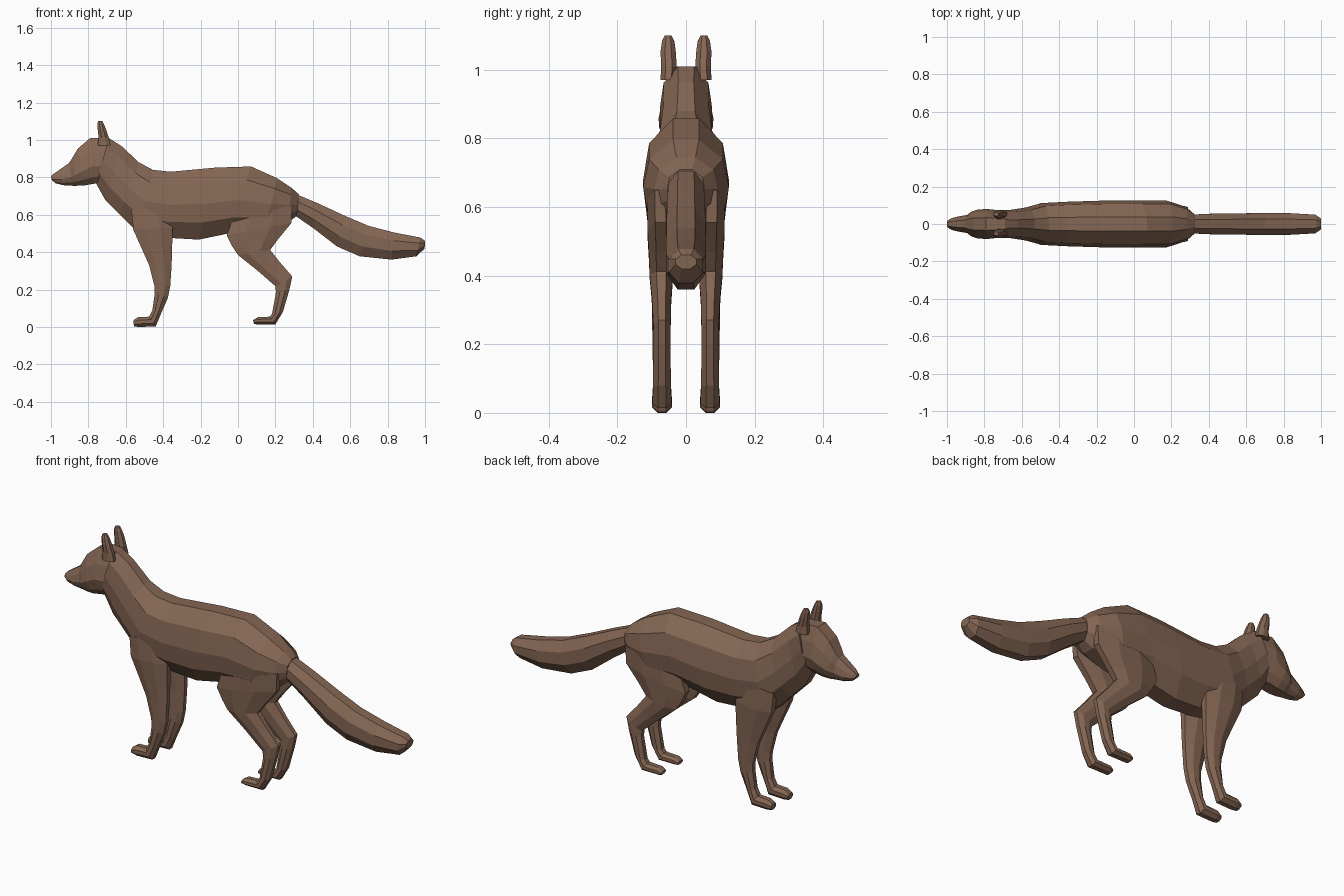
import bpy, bmesh

fur = bpy.data.materials.new("brown fur")
fur.diffuse_color = (0.235, 0.135, 0.088, 1)

# half sections: (fraction from first to second edge point, fraction of half width)
TORSO = [(0, .3), (.2, .86), (.5, 1), (.76, .9), (1, .35)]
HEAD = [(0, .42), (.3, .8), (.62, 1), (.85, .8), (1, .4)]
ROUND = [(0, .45), (.3, 1), (.68, 1), (1, .42)]


def loft(name, rings, half, mirror=False):
    """Skin rings given as (x1, z1, x2, z2, half width, y centre)."""
    bm = bmesh.new()
    section = half + [(t, -w) for t, w in reversed(half)]
    loops = []
    for x1, z1, x2, z2, w, yc in rings:
        loops.append([bm.verts.new((x1 + (x2 - x1) * t, yc + w * s, z1 + (z2 - z1) * t))
                      for t, s in section])
    n = len(section)
    for a, b in zip(loops, loops[1:]):
        for i in range(n):
            j = (i + 1) % n
            bm.faces.new((a[i], a[j], b[j], b[i]))
    bm.faces.new(loops[0])
    bm.faces.new(loops[-1])
    bmesh.ops.recalc_face_normals(bm, faces=bm.faces[:])
    me = bpy.data.meshes.new(name)
    bm.to_mesh(me)
    bm.free()
    me.materials.append(fur)
    ob = bpy.data.objects.new(name, me)
    bpy.context.collection.objects.link(ob)
    if mirror:
        ob.modifiers.new("mirror", "MIRROR").use_axis = (False, True, False)
    return ob


# neck and trunk: top edge, belly edge
loft("body", [
    (-.69, 1.01, -.76, .77, .076, 0),
    (-.62, .965, -.71, .68, .075, 0),
    (-.53, .88, -.63, .60, .088, 0),
    (-.455, .84, -.53, .50, .112, 0),
    (-.36, .83, -.35, .475, .119, 0),
    (-.12, .852, -.21, .467, .125, 0),
    (.07, .858, -.05, .50, .125, 0),
    (.21, .795, .14, .52, .125, 0),
    (.285, .745, .27, .56, .092, 0),
    (.325, .71, .315, .595, .055, 0)], TORSO)

# skull and muzzle
loft("head", [
    (-.69, 1.008, -.73, .77, .072, 0),
    (-.79, 1.01, -.775, .765, .08, 0),
    (-.855, .955, -.82, .757, .078, 0),
    (-.885, .905, -.86, .755, .066, 0),
    (-.905, .875, -.885, .755, .048, 0),
    (-.955, .84, -.935, .758, .040, 0),
    (-.985, .82, -.975, .768, .030, 0),
    (-1.0, .805, -.995, .785, .018, 0)], HEAD)

# ears
loft("ears", [
    (-.75, .97, -.68, .97, .022, .052),
    (-.745, 1.01, -.69, 1.01, .023, .05),
    (-.75, 1.055, -.705, 1.055, .022, .052),
    (-.752, 1.085, -.715, 1.08, .018, .052),
    (-.748, 1.10, -.725, 1.10, .010, .052)], ROUND, True)

# bushy tail
loft("tail", [
    (.30, .715, .305, .595, .05, 0),
    (.43, .66, .40, .53, .055, 0),
    (.57, .595, .53, .43, .057, 0),
    (.70, .54, .65, .378, .058, 0),
    (.835, .505, .82, .36, .058, 0),
    (.975, .478, .955, .378, .05, 0),
    (1.0, .46, .998, .42, .03, 0)], ROUND)

# front legs: front edge, back edge
loft("front_legs", [
    (-.57, .62, -.38, .68, .035, .072),
    (-.56, .52, -.35, .53, .038, .074),
    (-.515, .42, -.352, .42, .032, .073),
    (-.475, .33, -.355, .33, .027, .073),
    (-.447, .22, -.362, .22, .026, .072),
    (-.445, .18, -.375, .155, .026, .071),
    (-.458, .09, -.412, .07, .026, .070),
    (-.475, .055, -.44, .003, .029, .070),
    (-.535, .052, -.53, .0, .029, .070),
    (-.56, .035, -.556, .003, .022, .070)], ROUND, True)

# hind legs: front edge, back edge
loft("hind_legs", [
    (-.03, .58, .29, .65, .036, .076),
    (-.06, .49, .285, .555, .038, .074),
    (-.03, .43, .215, .47, .036, .072),
    (.0, .385, .172, .412, .034, .072),
    (.10, .305, .225, .345, .028, .071),
    (.20, .218, .29, .27, .025, .070),
    (.203, .185, .275, .20, .025, .070),
    (.182, .07, .24, .08, .026, .070),
    (.17, .055, .20, .014, .028, .070),
    (.105, .052, .10, .014, .028, .070),
    (.08, .036, .086, .016, .022, .070)], ROUND, True)
